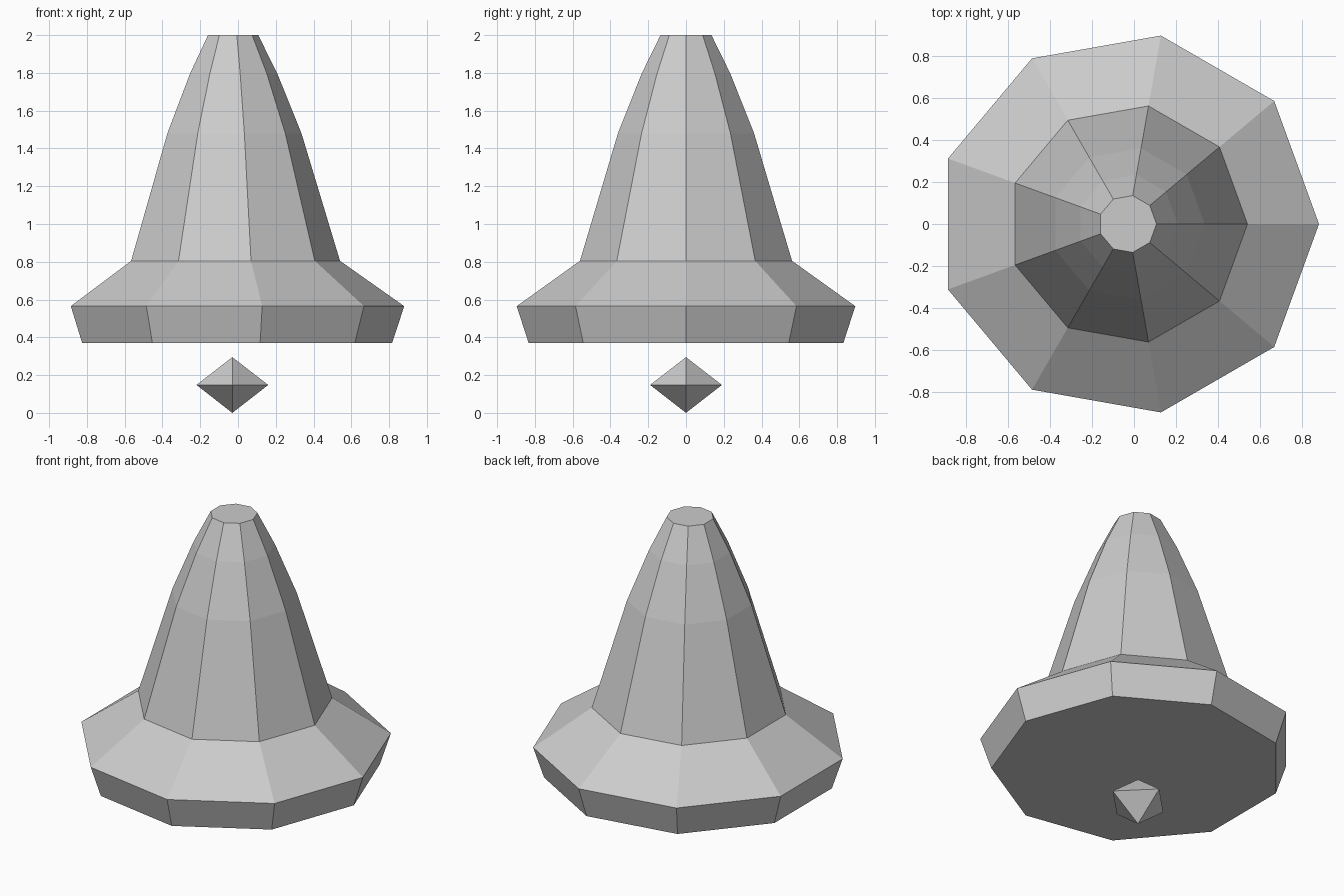
import bpy
import bmesh
from math import cos, sin, tau

cube = bpy.data.objects.get("Cube")
if cube:
    bpy.data.objects.remove(cube, do_unlink=True)

AXIS_X = -0.03
GREY = (0.6, 0.6, 0.6, 1)

grey = bpy.data.materials.new("plain grey")
grey.use_nodes = True
grey.diffuse_color = GREY
grey.node_tree.nodes["Principled BSDF"].inputs["Base Color"].default_value = GREY


def lathe(name, profile, sides):
    """Faceted solid from (radius, height) pairs; radius 0 makes a point."""
    bm = bmesh.new()
    rings = []
    for r, z in profile:
        count = sides if r else 1
        rings.append([bm.verts.new((r * cos(tau * i / sides), r * sin(tau * i / sides), z))
                      for i in range(count)])
    for low, high in zip(rings, rings[1:]):
        for i in range(sides):
            j = (i + 1) % sides
            corners = [low[i % len(low)], low[j % len(low)],
                       high[j % len(high)], high[i % len(high)]]
            bm.faces.new(list(dict.fromkeys(corners)))
    for ring in (rings[0], rings[-1]):
        if len(ring) > 1:
            bm.faces.new(ring)
    bmesh.ops.recalc_face_normals(bm, faces=bm.faces)
    mesh = bpy.data.meshes.new(name)
    bm.to_mesh(mesh)
    bm.free()
    mesh.materials.append(grey)
    obj = bpy.data.objects.new(name, mesh)
    obj.location.x = AXIS_X
    bpy.context.collection.objects.link(obj)
    return obj


# Nine-sided bell with a flared rim, closed at both ends
lathe("bell_body", [(0.846, 0.37), (0.91, 0.565), (0.57, 0.805),
                    (0.366, 1.48), (0.238, 1.797), (0.137, 2.0)], 9)

# Diamond-shaped clapper hanging below the rim
lathe("clapper", [(0, 0), (0.19, 0.148), (0, 0.295)], 4)
